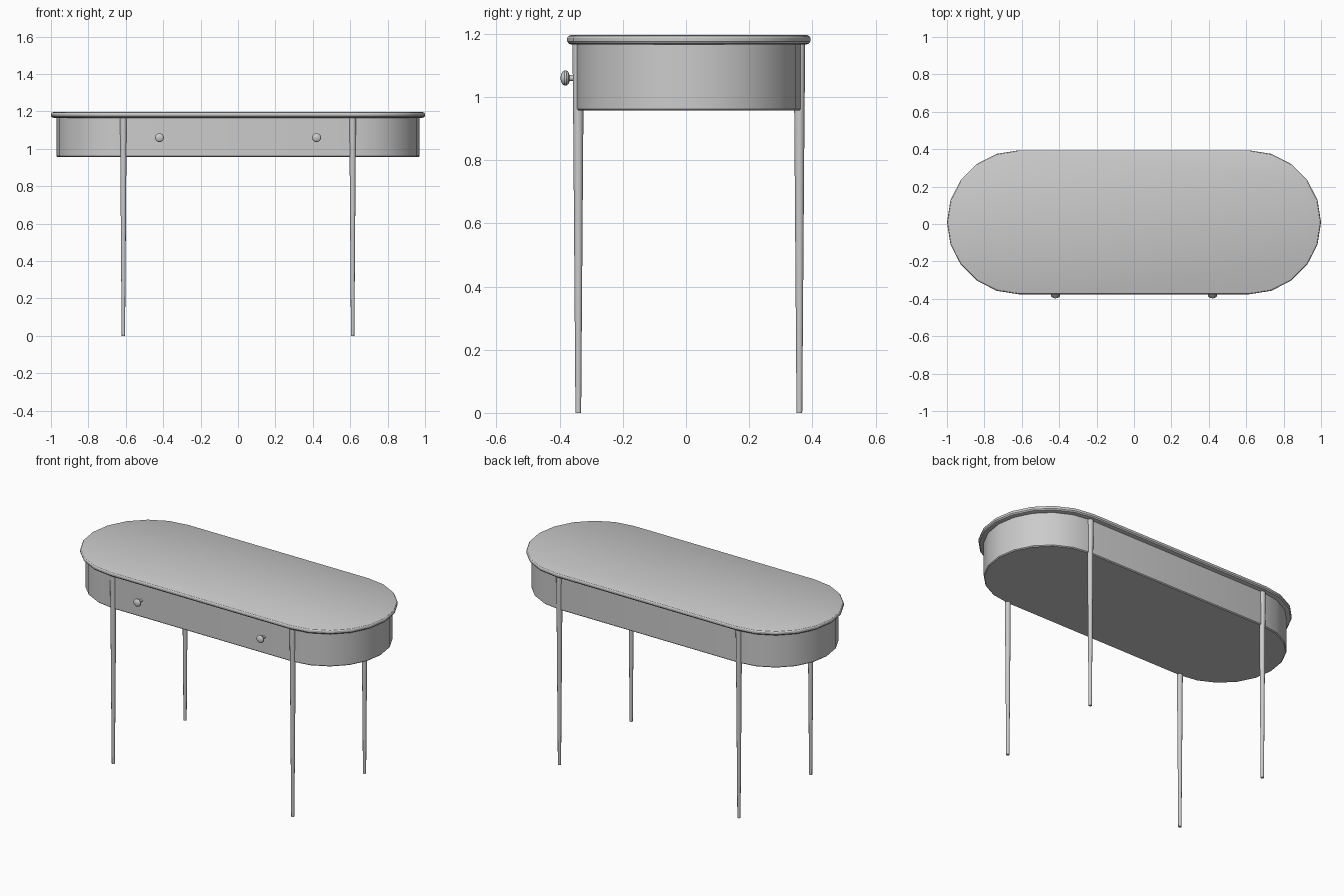
import bpy, bmesh, math
from mathutils import Matrix

if "Cube" in bpy.data.objects:
    bpy.data.objects.remove(bpy.data.objects["Cube"])

CY = 0.009      # table centre in y (the knobs shift it back)
CX = 0.615      # centre of the round ends
SEG = 10        # sides per half-round end


def finish(name, bm):
    bmesh.ops.recalc_face_normals(bm, faces=bm.faces)
    me = bpy.data.meshes.new(name)
    bm.to_mesh(me)
    bm.free()
    ob = bpy.data.objects.new(name, me)
    bpy.context.collection.objects.link(ob)
    bpy.ops.object.select_all(action='DESELECT')
    ob.select_set(True)
    bpy.context.view_layer.objects.active = ob
    bpy.ops.object.shade_smooth_by_angle(angle=math.radians(30))
    return ob


def loft(bm, rings):
    loops = [[bm.verts.new(p) for p in ring] for ring in rings]
    for a, b in zip(loops, loops[1:]):
        for i in range(len(a)):
            j = (i + 1) % len(a)
            bm.faces.new((a[i], a[j], b[j], b[i]))
    bm.faces.new(loops[0][::-1])
    bm.faces.new(loops[-1])


def stadium(r, z):
    pts = []
    for side, start in ((1, -90), (-1, 90)):
        for i in range(SEG + 1):
            a = math.radians(start + 180 * i / SEG)
            pts.append((side * CX + r * math.cos(a), CY + r * math.sin(a), z))
    return pts


def circle(r, z, n):
    return [(r * math.cos(2 * math.pi * i / n), r * math.sin(2 * math.pi * i / n), z)
            for i in range(n)]


def oval_part(name, profile):
    bm = bmesh.new()
    loft(bm, [stadium(r, z) for r, z in profile])
    return finish(name, bm)


# table top with a rounded rim
oval_part("table_top", [(0.371, 1.166), (0.380, 1.169), (0.385, 1.176),
                        (0.385, 1.187), (0.381, 1.193), (0.374, 1.196)])

# apron box below the top, slightly eased lower edge
oval_part("apron", [(0.351, 0.957), (0.356, 0.962), (0.356, 1.168)])

# four slim tapered legs
for sx, xn in ((-1, "left"), (1, "right")):
    for sy, yn in ((-1, "front"), (1, "back")):
        bm = bmesh.new()
        loft(bm, [circle(r, z, 12) for r, z in ((0.009, 0), (0.016, 0.92), (0.0185, 1.168))])
        leg = finish(f"{yn}_{xn}_leg", bm)
        leg.location = (sx * 0.613, CY + sy * 0.350, 0)

# two drawer knobs: thin stem and flattened head, turned towards the front
for sx, xn in ((-1, "left"), (1, "right")):
    bm = bmesh.new()
    loft(bm, [circle(r, z, 16) for r, z in (
        (0.010, 0), (0.009, 0.018), (0.010, 0.026), (0.019, 0.029), (0.024, 0.036),
        (0.024, 0.042), (0.019, 0.049), (0.010, 0.053), (0.004, 0.054))])
    bmesh.ops.transform(bm, matrix=Matrix.Rotation(math.pi / 2, 4, 'X'), verts=bm.verts)
    knob = finish(f"{xn}_knob", bm)
    knob.location = (sx * 0.42, -0.343, 1.06)
